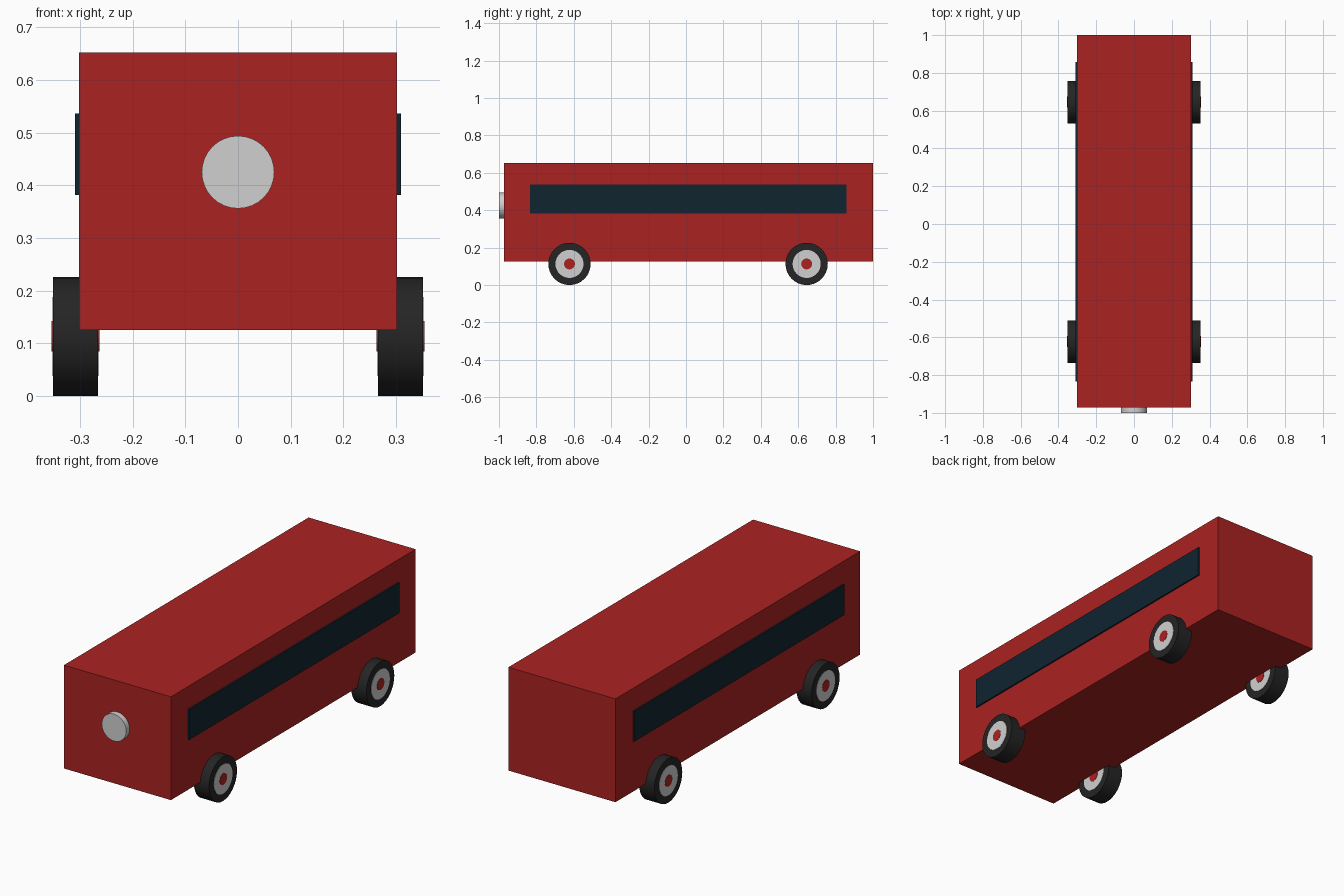
import bpy
from math import pi

cube = bpy.data.objects.get("Cube")
if cube:
    bpy.data.objects.remove(cube, do_unlink=True)


def material(name, r, g, b):
    m = bpy.data.materials.new(name)
    m.use_nodes = True
    m.diffuse_color = (r, g, b, 1)
    m.node_tree.nodes["Principled BSDF"].inputs["Base Color"].default_value = (r, g, b, 1)
    return m


red = material("red paint", 0.41, 0.016, 0.016)
glass = material("dark glass", 0.005, 0.018, 0.03)
rubber = material("black rubber", 0.018, 0.018, 0.018)
silver = material("light grey", 0.63, 0.63, 0.63)


def box(name, low, high, mat):
    centre = [(a + b) / 2 for a, b in zip(low, high)]
    bpy.ops.mesh.primitive_cube_add(size=1, location=centre)
    ob = bpy.context.object
    ob.name = name
    ob.scale = [b - a for a, b in zip(low, high)]
    bpy.ops.object.transform_apply(location=False, rotation=False, scale=True)
    ob.data.materials.append(mat)


def disc(name, radius, depth, centre, rotation, mat):
    bpy.ops.mesh.primitive_cylinder_add(vertices=32, radius=radius, depth=depth,
                                        location=centre, rotation=rotation)
    ob = bpy.context.object
    ob.name = name
    ob.data.materials.append(mat)
    bpy.ops.object.shade_smooth_by_angle()


# Body and round front lamp
box("body", (-0.302, -0.972, 0.125), (0.302, 1, 0.652), red)
disc("front_lamp", 0.069, 0.04, (0, -0.98, 0.425), (pi / 2, 0, 0), silver)

# Window bands, one on each side
for side, x in (("left", 0.302), ("right", -0.302)):
    box(side + "_window", (x - 0.008, -0.835, 0.382), (x + 0.008, 0.858, 0.537), glass)

# Wheels: tyre, rim and hub cap show on both faces
for side, x in (("left", 0.309), ("right", -0.309)):
    for end, y in (("front", -0.623), ("rear", 0.645)):
        name = end + "_" + side
        for part, radius, width, mat in (("tyre", 0.113, 0.085, rubber),
                                         ("rim", 0.075, 0.088, silver),
                                         ("hub", 0.029, 0.091, red)):
            disc(name + "_" + part, radius, width, (x, y, 0.113), (0, pi / 2, 0), mat)
